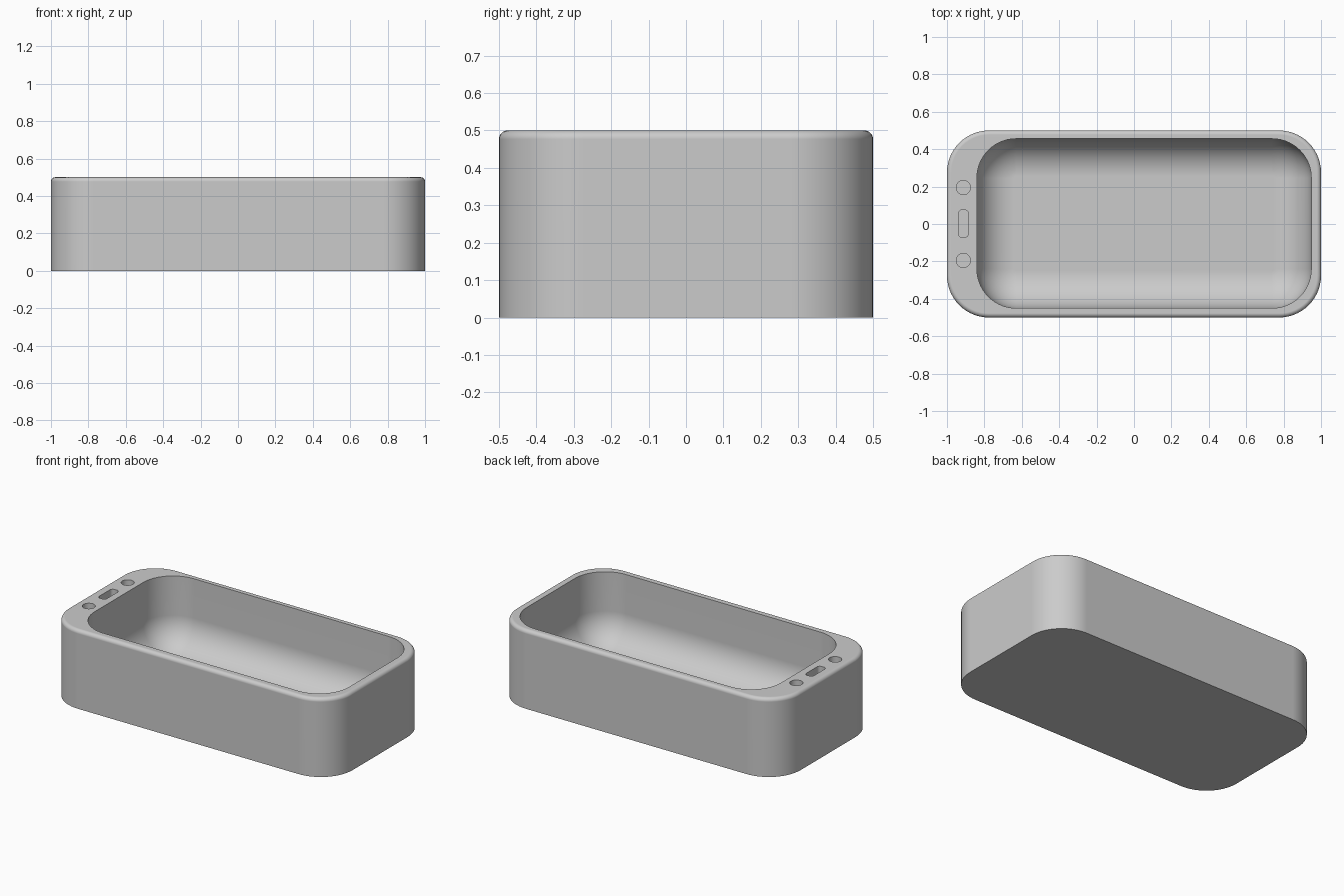
import bpy, bmesh
from math import sin, cos, pi

cube = bpy.data.objects.get("Cube")
if cube:
    bpy.data.objects.remove(cube, do_unlink=True)

grey = bpy.data.materials.new("light_grey")
grey.use_nodes = True
grey.diffuse_color = (0.6, 0.6, 0.6, 1)
grey.node_tree.nodes["Principled BSDF"].inputs["Base Color"].default_value = (0.6, 0.6, 0.6, 1)

CORNER_STEPS = 14
FILLET_STEPS = 10


def rounded_loft(name, centre, half, radius, profile):
    """Closed solid from rounded rectangles; profile is (inset, z) from bottom to top."""
    bm = bmesh.new()
    rings = []
    for inset, z in profile:
        r = radius - inset
        ring = []
        for quarter, (sx, sy) in enumerate(((1, 1), (-1, 1), (-1, -1), (1, -1))):
            for i in range(CORNER_STEPS + 1):
                a = (quarter + i / CORNER_STEPS) * pi / 2
                x = centre[0] + sx * (half[0] - radius) + r * cos(a)
                y = centre[1] + sy * (half[1] - radius) + r * sin(a)
                ring.append(bm.verts.new((x, y, z)))
        rings.append(ring)
    for low, high in zip(rings, rings[1:]):
        for i in range(len(low)):
            j = (i + 1) % len(low)
            bm.faces.new((low[i], low[j], high[j], high[i]))
    bm.faces.new(rings[0][::-1])
    bm.faces.new(rings[-1])
    bmesh.ops.remove_doubles(bm, verts=bm.verts, dist=0.0001)
    bmesh.ops.recalc_face_normals(bm, faces=bm.faces)
    mesh = bpy.data.meshes.new(name)
    bm.to_mesh(mesh)
    bm.free()
    mesh.materials.append(grey)
    obj = bpy.data.objects.new(name, mesh)
    bpy.context.collection.objects.link(obj)
    return obj


def fillet(r, z, upward):
    """Quarter-round (inset, z) points, at the top of a solid or at its bottom."""
    angles = [i / FILLET_STEPS * pi / 2 for i in range(FILLET_STEPS + 1)]
    if upward:
        return [(r - r * cos(a), z - r + r * sin(a)) for a in angles]
    return [(r - r * sin(a), z + r - r * cos(a)) for a in angles]


# Outer tub with softly rounded rim
tub = rounded_loft("bathtub", (0, 0), (1, 0.5), 0.225,
                   [(0, 0)] + fillet(0.023, 0.5, True))

# Basin, tap holes and spout slot
cutters = [rounded_loft("basin_cutter", (0.054, 0.003), (0.894, 0.453), 0.21,
                        fillet(0.2, 0.05, False) + [(0, 0.6)])]
for side in (-1, 1):
    cutters.append(rounded_loft("tap_hole_cutter", (-0.912, side * 0.195),
                                (0.038, 0.038), 0.038, [(0, 0.45), (0, 0.6)]))
cutters.append(rounded_loft("spout_slot_cutter", (-0.912, 0.002),
                            (0.027, 0.073), 0.02, [(0, 0.45), (0, 0.6)]))

bpy.ops.object.select_all(action="DESELECT")
tub.select_set(True)
bpy.context.view_layer.objects.active = tub
for cutter in cutters:
    cutter.hide_render = True
    mod = tub.modifiers.new(cutter.name, "BOOLEAN")
    mod.operation = "DIFFERENCE"
    mod.solver = "EXACT"
    mod.object = cutter
    bpy.ops.object.modifier_apply(modifier=mod.name)
    bpy.data.objects.remove(cutter, do_unlink=True)

# Smooth curves, flat planes, crisp basin and hole edges
bpy.ops.object.shade_smooth_by_angle(angle=pi / 6)
weighted = tub.modifiers.new("flat_planes", "WEIGHTED_NORMAL")
weighted.keep_sharp = True
